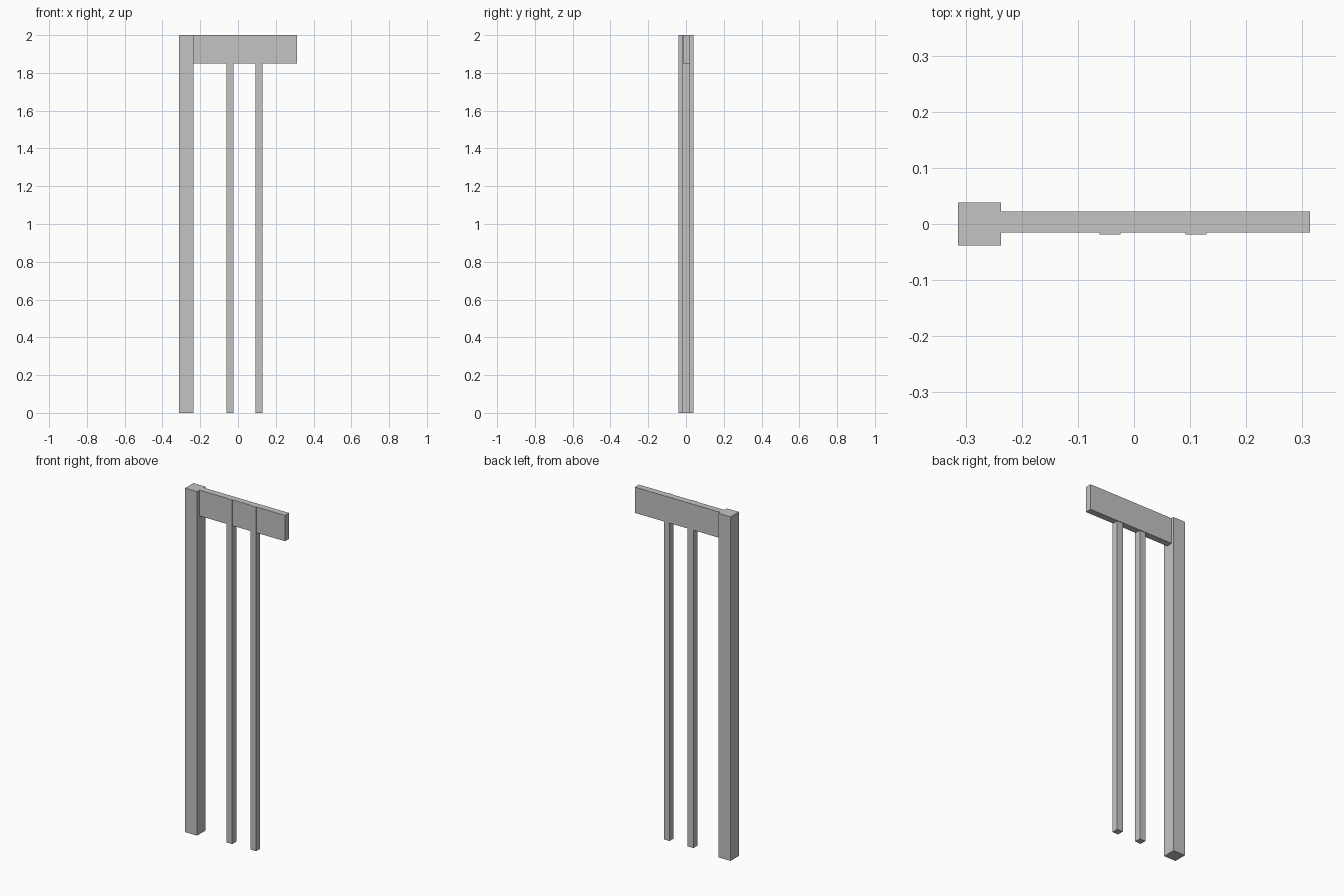
import bpy
import bmesh

if "Cube" in bpy.data.objects:
    bpy.data.objects.remove(bpy.data.objects["Cube"])

grey = bpy.data.materials.new("plain_grey")
grey.diffuse_color = (0.55, 0.55, 0.55, 1.0)
grey.use_nodes = True
grey.node_tree.nodes["Principled BSDF"].inputs["Base Color"].default_value = grey.diffuse_color


def box(name, x, y, z):
    """Box spanning the (low, high) ranges on each axis."""
    bm = bmesh.new()
    bmesh.ops.create_cube(bm, size=1.0)
    for v in bm.verts:
        v.co = [r[0] if c < 0 else r[1] for c, r in zip(v.co, (x, y, z))]
    mesh = bpy.data.meshes.new(name)
    bm.to_mesh(mesh)
    bm.free()
    mesh.materials.append(grey)
    obj = bpy.data.objects.new(name, mesh)
    bpy.context.collection.objects.link(obj)
    return obj


HEIGHT = 2.0
POST = 0.0768     # square post width
SLAT = 0.0376     # square slat width
HALF = 0.3134     # half the overall width

# Thick square post on the left
box("post", (-HALF, -HALF + POST), (-POST / 2, POST / 2), (0, HEIGHT))

# Top rail, set slightly back from centre
box("top_rail", (-HALF + POST, HALF), (-0.0152, 0.0223), (1.85, HEIGHT))

# Two thin slats running up through the rail, slightly proud at the front
for i, cx in enumerate((-0.0428, 0.1108)):
    box(f"slat_{i + 1}", (cx - SLAT / 2, cx + SLAT / 2),
        (-SLAT / 2, SLAT / 2), (0, HEIGHT))
